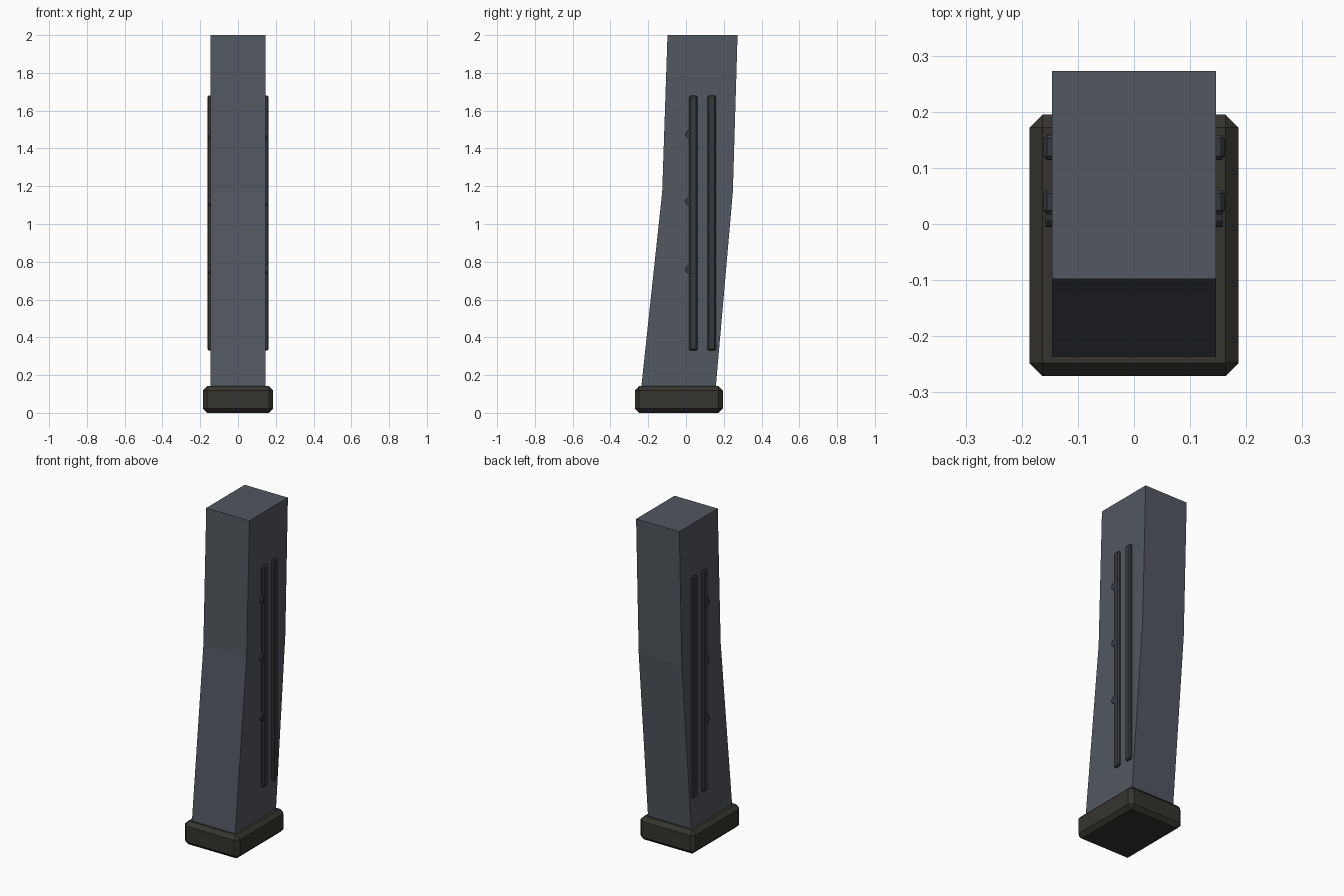
import bpy, bmesh, math
from mathutils import Matrix

if "Cube" in bpy.data.objects:
    bpy.data.objects.remove(bpy.data.objects["Cube"])


def material(name, rgb):
    m = bpy.data.materials.new(name)
    m.diffuse_color = (*rgb, 1)
    m.use_nodes = True
    m.node_tree.nodes["Principled BSDF"].inputs["Base Color"].default_value = m.diffuse_color
    return m


steel = material("blue_grey_steel", (0.085, 0.095, 0.115))
rib_steel = material("dark_steel", (0.035, 0.04, 0.047))
polymer = material("dark_polymer", (0.036, 0.034, 0.028))


def finish(name, bm, mat):
    bmesh.ops.recalc_face_normals(bm, faces=bm.faces)
    me = bpy.data.meshes.new(name)
    bm.to_mesh(me)
    bm.free()
    me.materials.append(mat)
    ob = bpy.data.objects.new(name, me)
    bpy.context.collection.objects.link(ob)
    return ob


def chamfered_box(name, lo, hi, chamfer, mat):
    bm = bmesh.new()
    size = [b - a for a, b in zip(lo, hi)]
    mid = [(a + b) / 2 for a, b in zip(lo, hi)]
    bmesh.ops.create_cube(bm, size=1, matrix=Matrix.Translation(mid) @ Matrix.Diagonal((*size, 1)))
    bmesh.ops.bevel(bm, geom=bm.edges[:], offset=chamfer, segments=1, affect='EDGES')
    return finish(name, bm, mat)


# Bent body: (front y, back y, z) stations joined into a tube
bm = bmesh.new()
W = 0.146
rings = [[bm.verts.new(p) for p in ((-W, f, z), (W, f, z), (W, b, z), (-W, b, z))]
         for f, b, z in ((-0.245, 0.151, 0.06), (-0.126, 0.248, 1.17), (-0.098, 0.273, 2.0))]
for a, b in zip(rings, rings[1:]):
    for i in range(4):
        j = (i + 1) % 4
        bm.faces.new((a[i], a[j], b[j], b[i]))
bm.faces.new(rings[0])
bm.faces.new(rings[-1])
finish("magazine_body", bm, steel)

# Base plate
chamfered_box("base_plate", (-0.186, -0.271, 0), (0.186, 0.195, 0.142), 0.023, polymer)

# Side ribs and round witness studs, on both sides
for side, s in (("right", 1), ("left", -1)):
    x0, x1 = sorted((s * 0.135, s * 0.162))
    for label, y0, y1 in (("front", 0.017, 0.061), ("rear", 0.114, 0.159)):
        chamfered_box(f"{side}_{label}_rib", (x0, y0, 0.33), (x1, y1, 1.68), 0.007, rib_steel)
    for n, z in enumerate((0.76, 1.12, 1.475)):
        bm = bmesh.new()
        bmesh.ops.create_cone(bm, cap_ends=True, segments=12, radius1=0.023, radius2=0.023, depth=0.023,
                              matrix=Matrix.Translation((s * 0.1465, 0.018, z)) @ Matrix.Rotation(math.pi / 2, 4, 'Y'))
        finish(f"{side}_stud_{n + 1}", bm, rib_steel)
